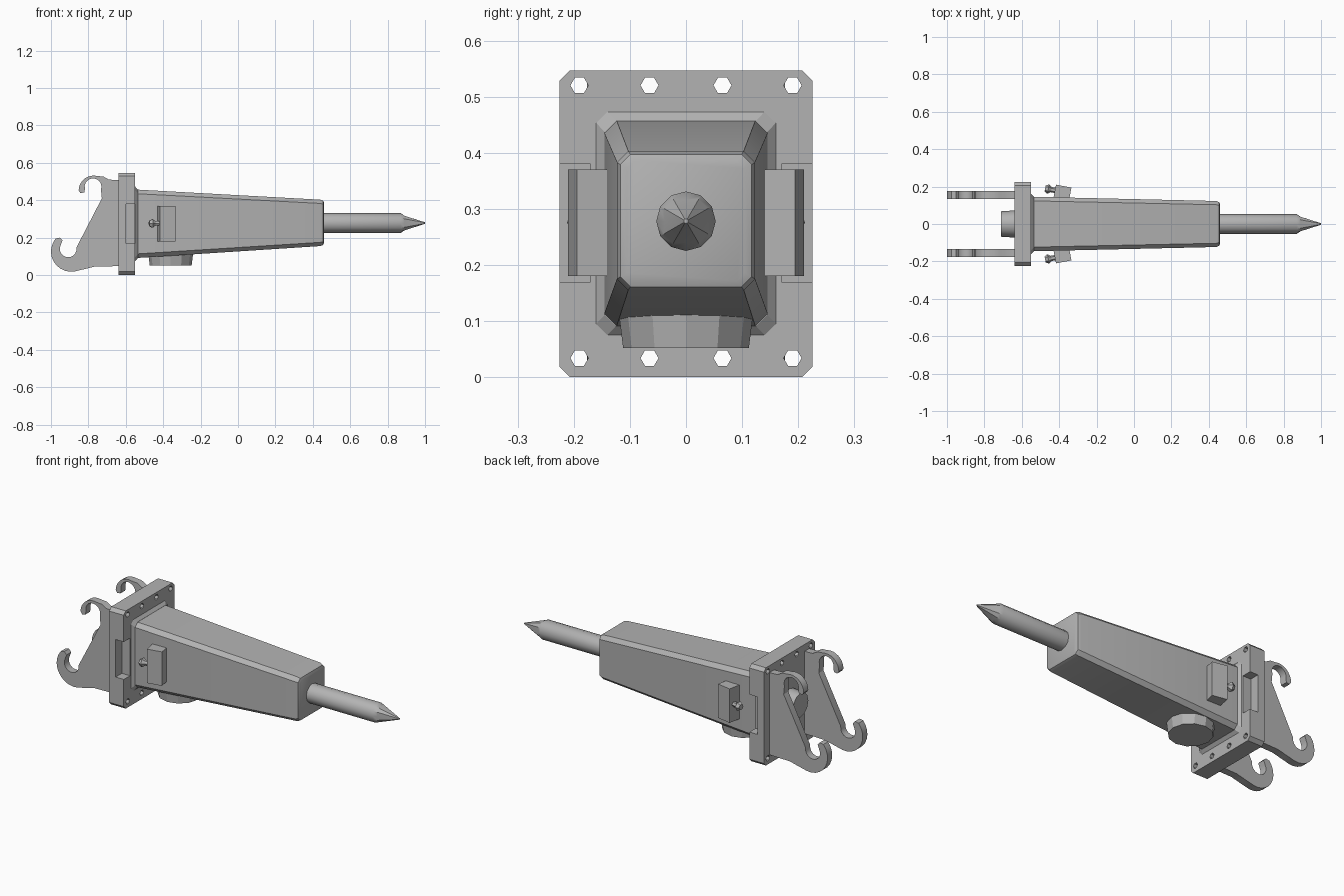
import bpy, bmesh, math
from mathutils import Vector, Matrix

if "Cube" in bpy.data.objects:
    bpy.data.objects.remove(bpy.data.objects["Cube"])

steel = bpy.data.materials.new("grey steel")
steel.use_nodes = True
GREY = (0.45, 0.45, 0.45, 1)
steel.diffuse_color = GREY
steel.node_tree.nodes["Principled BSDF"].inputs["Base Color"].default_value = GREY
MID_Z = 0.278


def loft(name, rings):
    """Closed solid skinned through rings of equal point count."""
    bm = bmesh.new()
    loops = [[bm.verts.new(p) for p in ring] for ring in rings]
    n = len(loops[0])
    for a, b in zip(loops, loops[1:]):
        for i in range(n):
            bm.faces.new((a[i], a[(i + 1) % n], b[(i + 1) % n], b[i]))
    bm.faces.new(loops[0])
    bm.faces.new(loops[-1])
    bmesh.ops.recalc_face_normals(bm, faces=bm.faces)
    mesh = bpy.data.meshes.new(name)
    bm.to_mesh(mesh)
    bm.free()
    mesh.materials.append(steel)
    ob = bpy.data.objects.new(name, mesh)
    bpy.context.collection.objects.link(ob)
    return ob


def section(x, half, low, high, c):
    """Chamfered rectangle across the x axis."""
    corners = [(half, low + c), (half, high - c), (half - c, high), (c - half, high),
               (-half, high - c), (-half, low + c), (c - half, low), (half - c, low)]
    return [(x, y, z) for y, z in corners]


def ring(x, r, sides, y=0, z=MID_Z):
    """Regular polygon across the x axis."""
    return [(x, y + r * math.cos(math.tau * i / sides), z + r * math.sin(math.tau * i / sides))
            for i in range(sides)]


def box(name, x, y, z):
    return loft(name, [[(px, y[0], z[0]), (px, y[1], z[0]), (px, y[1], z[1]), (px, y[0], z[1])] for px in x])


def smooth(ob, angle=35):
    bpy.ops.object.select_all(action="DESELECT")
    ob.select_set(True)
    bpy.context.view_layer.objects.active = ob
    bpy.ops.object.shade_smooth_by_angle(angle=math.radians(angle))


def cut(ob, cutter):
    mod = ob.modifiers.new("cut", "BOOLEAN")
    mod.operation = "DIFFERENCE"
    mod.solver = "EXACT"
    mod.object = cutter
    bpy.context.view_layer.objects.active = ob
    bpy.ops.object.modifier_apply(modifier=mod.name)
    bpy.data.objects.remove(cutter)


def arc(cx, cz, r, start, end, steps):
    angles = [math.radians(start + (end - start) * i / steps) for i in range(steps + 1)]
    return [(cx + r * math.cos(a), cz + r * math.sin(a)) for a in angles]


# Tapered housing with a rounded nose
housing = loft("housing", [
    section(-0.56, 0.146, 0.09, 0.458, 0.022),
    section(0.44, 0.123, 0.155, 0.403, 0.02),
    section(0.455, 0.117, 0.161, 0.397, 0.018),
    section(0.46, 0.105, 0.172, 0.386, 0.014)])
smooth(housing)

# Weld collar where the housing meets the flange
loft("weld_collar", [section(-0.56, 0.165, 0.07, 0.478, 0.02),
                     section(-0.55, 0.16, 0.075, 0.473, 0.02),
                     section(-0.535, 0.145, 0.091, 0.457, 0.02)])

# Mounting flange with bolt holes and side pockets
flange = loft("mounting_flange", [section(x, 0.225, 0, 0.547, 0.018) for x in (-0.64, -0.55)])
for y in (-0.19, -0.065, 0.065, 0.19):
    for z in (0.034, 0.52):
        cut(flange, loft("hole_cutter", [ring(x, 0.016, 6, y, z) for x in (-0.7, -0.5)]))
for s in (-1, 1):
    cut(flange, box("pocket_cutter", (-0.6, -0.5), sorted((s * 0.17, s * 0.3)), (0.17, 0.38)))

# Twin coupler hooks
outline = [(-0.63, 0.508), (-0.69, 0.51), (-0.72, 0.527)]
outline += arc(-0.772, 0.452, 0.08, 75, 180, 8)
outline += [(-0.842, 0.438), (-0.822, 0.442)]
outline += arc(-0.775, 0.472, 0.045, 195, -20, 10)
outline += [(-0.728, 0.41)]
outline += arc(-0.908, 0.14, 0.045, 10, -210, 10)
outline += [(-0.938, 0.185), (-0.952, 0.2)]
outline += arc(-0.892, 0.126, 0.108, 140, 280, 10)
outline += [(-0.82, 0.032), (-0.767, 0.045), (-0.63, 0.048)]
for side, s in (("left", 1), ("right", -1)):
    hook = loft(side + "_coupler_hook", [[(x, s * y, z) for x, z in outline] for y in (0.135, 0.176)])
    smooth(hook, 30)

# Rear boss between the hooks
smooth(loft("rear_boss", [ring(-0.71, 0.068, 12), ring(-0.63, 0.073, 12)]), 40)

# Chisel with a fluted pointed tip
tip_ring = [Vector(p) for p in ring(0.89, 0.045, 12)]
for i in range(0, 12, 3):
    tip_ring[i].yz = Vector((0, MID_Z)).lerp(tip_ring[i].yz, 0.85)
chisel = loft("chisel", [ring(0.44, 0.053, 12), ring(0.87, 0.053, 12), tip_ring, ring(1.0, 0.004, 12)])
smooth(chisel, 32)

# Canted side blocks, each with a bolt
tilt = Matrix.Rotation(math.radians(-11), 4, "Z")
for side, s in (("left", 1), ("right", -1)):
    block = box(side + "_side_block", (-0.042, 0.042), (-0.075, 0.033), (0.18, 0.37))
    bolt = loft(side + "_side_bolt", [ring(-0.095, 0.016, 6, 0.002, 0.276),
                                      ring(-0.078, 0.026, 6, 0.002, 0.276),
                                      ring(-0.062, 0.014, 6, 0.002, 0.276),
                                      ring(-0.03, 0.014, 6, 0.002, 0.276)])
    for ob in (block, bolt):
        ob.data.transform(Matrix.Translation((-0.382, 0.17, 0)) @ tilt)
        if s < 0:
            ob.data.transform(Matrix.Scale(-1, 4, (0, 1, 0)))
            ob.data.flip_normals()

# Round cap under the housing
cap_rings = []
for z, r in ((0.052, 0.112), (0.115, 0.12)):
    cap_rings.append([(-0.36 + a * r, b * r, z) for a, b in arc(0, 0, 1, 0, 330, 11)])
loft("underside_cap", cap_rings)
